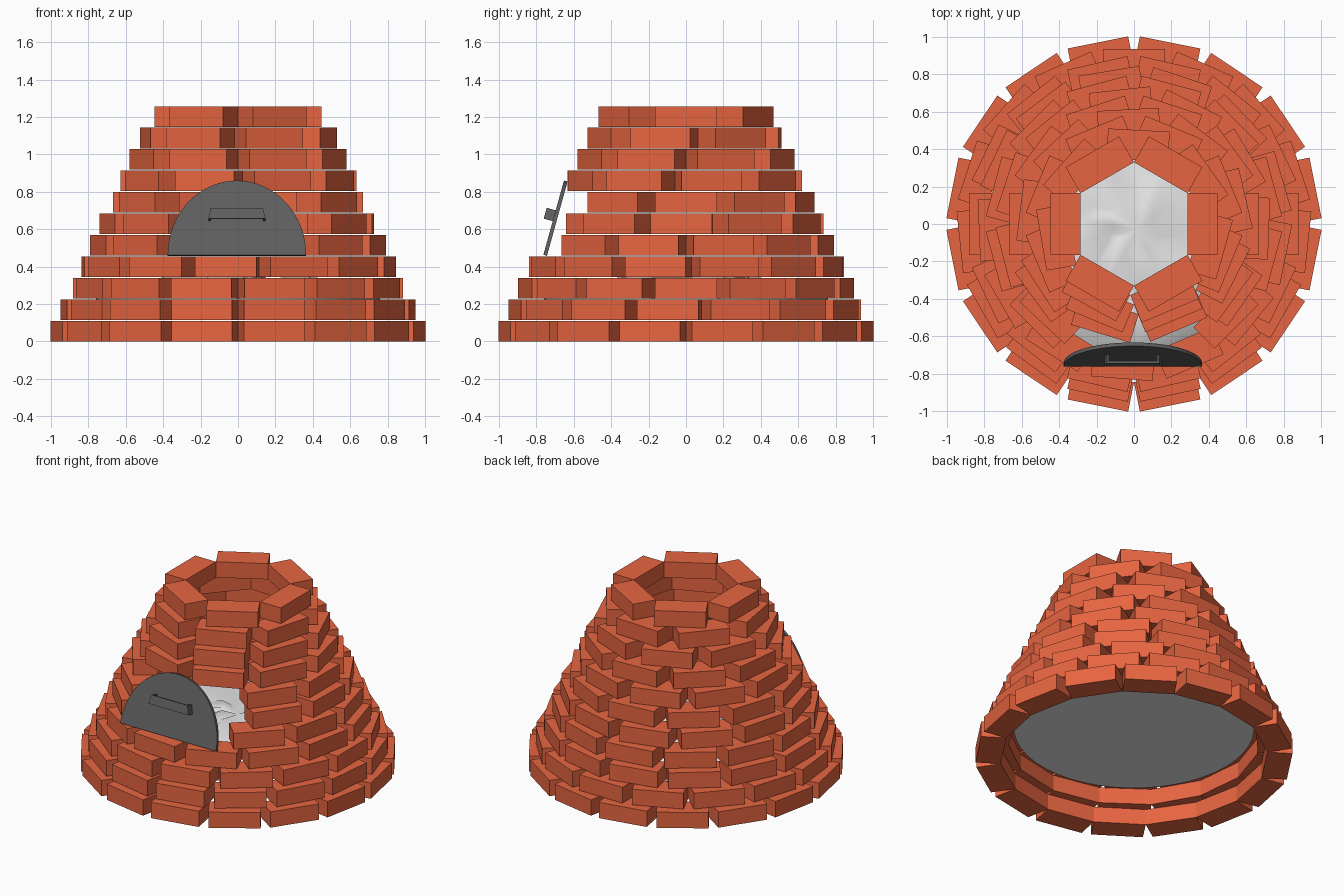
import bpy, bmesh, math, random
from math import pi, sin, cos, tan, radians
from mathutils import Matrix, Vector

random.seed(4)
cube = bpy.data.objects.get("Cube")
if cube:
    bpy.data.objects.remove(cube, do_unlink=True)


def material(name, rgb):
    m = bpy.data.materials.new(name)
    m.use_nodes = True
    m.diffuse_color = (*rgb, 1)
    m.node_tree.nodes["Principled BSDF"].inputs["Base Color"].default_value = (*rgb, 1)
    return m


BRICK = material("terracotta", (0.8, 0.13, 0.052))
IRON = material("dark grey iron", (0.115, 0.115, 0.115))
ASH = material("white ash", (0.8, 0.8, 0.8))


def finish(name, bm, mat):
    bmesh.ops.recalc_face_normals(bm, faces=bm.faces)
    mesh = bpy.data.meshes.new(name)
    bm.to_mesh(mesh)
    bm.free()
    mesh.materials.append(mat)
    ob = bpy.data.objects.new(name, mesh)
    bpy.context.collection.objects.link(ob)
    return ob


def box(bm, size, matrix):
    bmesh.ops.create_cube(bm, size=1, matrix=matrix @ Matrix.Diagonal((*size, 1)))


def extrude_outline(bm, points, vector):
    face = bm.faces.new([bm.verts.new(p) for p in points])
    new = bmesh.ops.extrude_face_region(bm, geom=[face])["geom"]
    bmesh.ops.translate(bm, verts=[v for v in new if isinstance(v, bmesh.types.BMVert)], vec=vector)


# Brick courses: each has one brick fewer than the one below
LENGTH, DEPTH, HEIGHT, PITCH = 0.33, 0.16, 0.11, 0.1147
twist = {3: -18.35, 5: 6.2, 7: 3, 9: -3}  # degrees, by course
doorway = (4, 5, 6)                       # courses with two bricks left out
for course in range(11):
    count = 16 - course
    step = 2 * pi / count
    radius = LENGTH / 2 / tan(step / 2) + DEPTH / 2
    bm = bmesh.new()
    for k in range(count):
        if course in doorway and k in (0, count - 1):
            continue
        angle = -pi / 2 + (k + 0.5) * step + radians(twist.get(course, 0))
        place = Matrix.Rotation(angle, 4, 'Z') @ Matrix.Translation((radius, 0, course * PITCH + HEIGHT / 2))
        box(bm, (DEPTH, LENGTH, HEIGHT), place)
    finish(f"brick_course_{course + 1}", bm, BRICK)

# Pale floor plate at the top of the second course
bm = bmesh.new()
extrude_outline(bm, [(0.76 * cos(a * pi / 24), 0.76 * sin(a * pi / 24), 0.219) for a in range(48)],
                Vector((0, 0, 0.01)))
finish("floor_plate", bm, ASH)

# Crumpled ash bed on the floor
bm = bmesh.new()
SIDES, RINGS = 16, 5
top = bm.verts.new((0.02, -0.03, 0.35))
previous = None
for r in range(1, RINGS + 1):
    ring = []
    for s in range(SIDES):
        rim = r == RINGS
        a = 2 * pi * (s + (0 if rim else random.uniform(-0.3, 0.3))) / SIDES
        rad = 0.7 * (r + (0 if rim else random.uniform(-0.3, 0.3))) / RINGS
        z = 0.226 if rim else 0.35 - 0.06 * (r / RINGS) ** 2 + random.uniform(-0.025, 0.025)
        ring.append(bm.verts.new((rad * cos(a), rad * sin(a), z)))
    for s in range(SIDES):
        t = (s + 1) % SIDES
        if previous:
            bm.faces.new((previous[s], ring[s], ring[t]))
            bm.faces.new((previous[s], ring[t], previous[t]))
        else:
            bm.faces.new((top, ring[s], ring[t]))
    previous = ring
for f in bm.faces:
    f.smooth = True
finish("ash_bed", bm, ASH)

# Leaning arched door; local x across, y through the thickness, z up the slab
lean = Matrix.Translation((-0.006, -0.753, 0.46)) @ Matrix.Rotation(radians(-15.5), 4, 'X')
bm = bmesh.new()
extrude_outline(bm, [(0.37 * cos(a * pi / 32), -0.01, 0.412 * sin(a * pi / 32)) for a in range(33)],
                Vector((0, 0.02, 0)))
bm.transform(lean)
finish("door", bm, IRON)

# Bracket handle: a front strip on two short legs, narrowing towards the top
bm = bmesh.new()
half = [(0.153, -0.005), (0.153, -0.06), (0, -0.06), (0, -0.048), (0.141, -0.048), (0.141, -0.005)]
for side in (1, -1):
    extrude_outline(bm, [(side * x, y, 0.187) for x, y in half], Vector((0, 0, 0.06)))
for v in bm.verts:
    v.co.x *= 1 - 1.5 * (v.co.z - 0.187)
bm.transform(lean)
finish("door_handle", bm, IRON)
